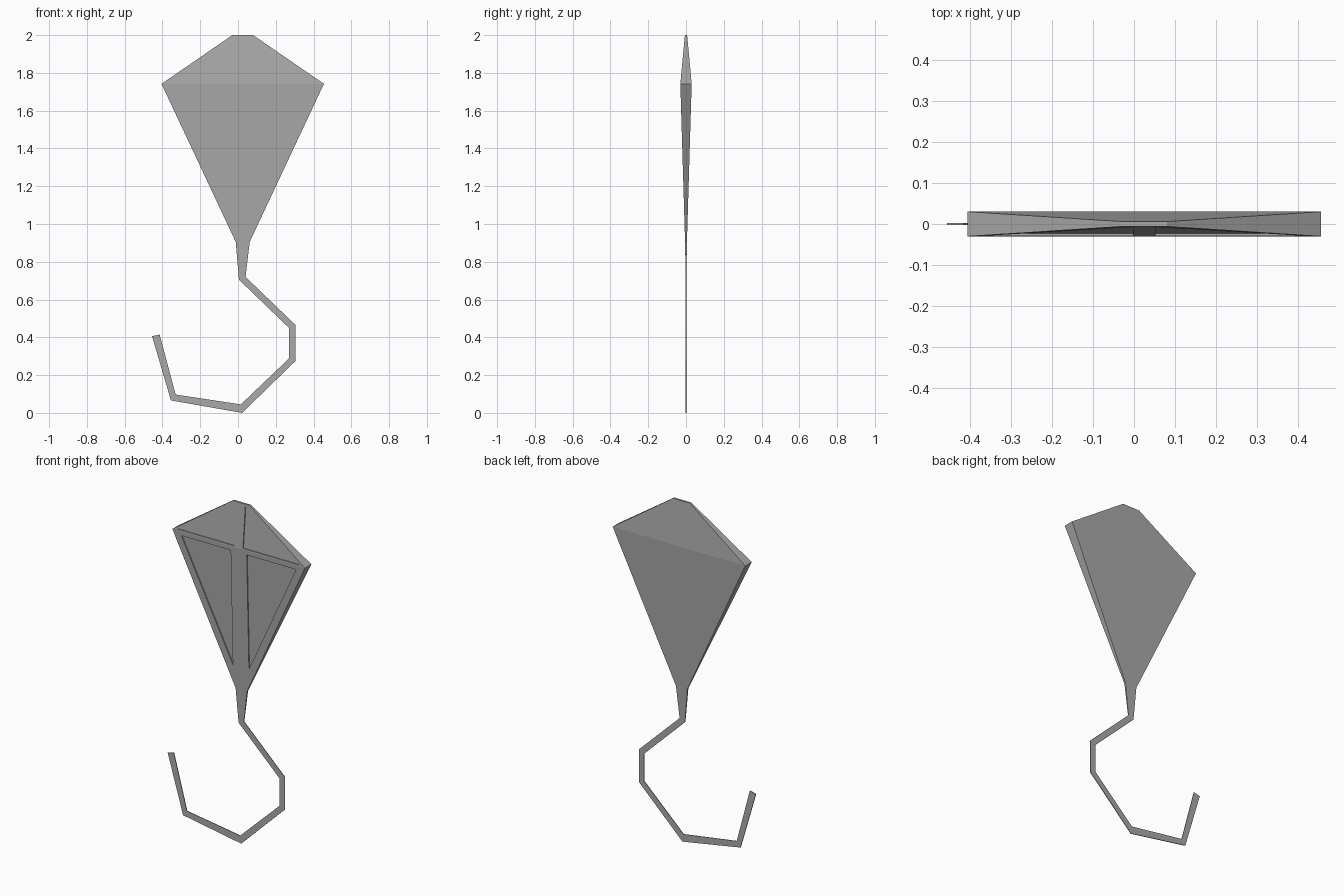
import bpy, bmesh

cube = bpy.data.objects.get("Cube")
if cube:
    bpy.data.objects.remove(cube, do_unlink=True)

MID = 0.025      # centre line of the sail
RIDGE = 1.742    # height of the thickest line
DEPTH = 0.006    # depth of the panel recesses

grey = bpy.data.materials.new("plain grey")
grey.use_nodes = True
grey.diffuse_color = (0.4, 0.4, 0.4, 1)
grey.node_tree.nodes["Principled BSDF"].inputs["Base Color"].default_value = grey.diffuse_color


def make_object(name, bm):
    bmesh.ops.recalc_face_normals(bm, faces=bm.faces)
    mesh = bpy.data.meshes.new(name)
    bm.to_mesh(mesh)
    bm.free()
    mesh.materials.append(grey)
    obj = bpy.data.objects.new(name, mesh)
    bpy.context.collection.objects.link(obj)
    return obj


def skin(name, rings):
    """Join equal rings of points into a closed solid."""
    bm = bmesh.new()
    loops = [[bm.verts.new(p) for p in ring] for ring in rings]
    n = len(loops[0])
    for a, b in zip(loops, loops[1:]):
        for i in range(n):
            j = (i + 1) % n
            bm.faces.new((a[i], a[j], b[j], b[i]))
    bm.faces.new(loops[0])
    bm.faces.new(loops[-1])
    return make_object(name, bm)


def slab_ring(left, right, half):
    (xl, zl), (xr, zr) = left, right
    return [(xl, -half, zl), (xr, -half, zr), (xr, half, zr), (xl, half, zl)]


# Sail: wedge-shaped slab, thickest across the ridge, narrowing to a neck
rows = [(2.0, 0.055, 0.006), (RIDGE, 0.43, 0.03), (0.905, 0.037, 0.005)]
sail_rings = [slab_ring((MID - w, z), (MID + w, z), h) for z, w, h in rows]
neck = slab_ring((0.005, 0.705), (0.04, 0.72), 0.002)
sail = skin("sail", sail_rings + [neck])


def front_y(z):
    (z0, _, h0), (z1, _, h1) = rows[:2] if z > RIDGE else rows[1:]
    return -(h0 + (h1 - h0) * (z - z0) / (z1 - z0))


# Four triangular recesses leave a raised frame, spine and crossbar
panels = {
    "upper": [(0.397, 1.75), (0.027, 1.75), (0.027, 1.985)],
    "lower": [(0.372, 1.718), (0.052, 1.718), (0.052, 1.04)],
}
for label, corners in panels.items():
    for side in (-1, 1):
        floor = [(MID + side * x, front_y(z) + DEPTH, z) for x, z in corners]
        outer = [(x, -0.1, z) for x, y, z in floor]
        cutter = skin(label + "_panel_cutter", [floor, outer])
        cutter.hide_render = True
        cut = sail.modifiers.new(label + "_recess", "BOOLEAN")
        cut.operation = "DIFFERENCE"
        cut.solver = "EXACT"
        cut.object = cutter
        bpy.context.view_layer.objects.active = sail
        bpy.ops.object.modifier_apply(modifier=cut.name)
        bpy.data.objects.remove(cutter, do_unlink=True)

# Tail: thin flat ribbon bent into a hook
ribbon = [
    ((0.005, 0.705), (0.04, 0.72)),
    ((0.27, 0.45), (0.305, 0.465)),
    ((0.27, 0.288), (0.305, 0.275)),
    ((0.015, 0.045), (0.022, 0.0)),
    ((-0.33, 0.097), (-0.355, 0.066)),
    ((-0.415, 0.415), (-0.455, 0.406)),
]
skin("tail", [slab_ring(a, b, 0.002) for a, b in ribbon])
